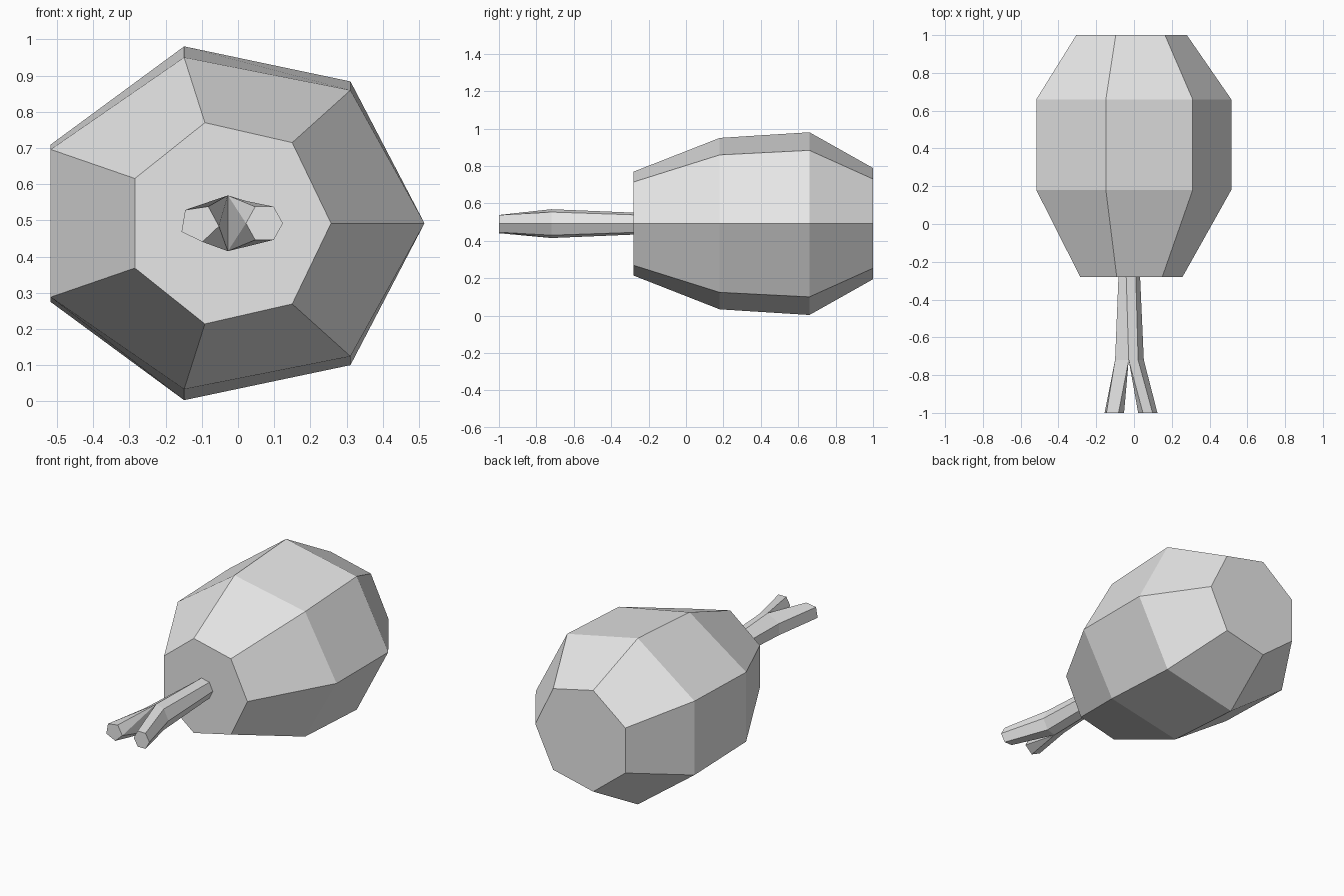
import bpy, bmesh
from math import cos, sin, radians

if "Cube" in bpy.data.objects:
    bpy.data.objects.remove(bpy.data.objects["Cube"], do_unlink=True)

CX, CZ = -0.028, 0.492  # long axis of the model
SIDES = 7

grey = bpy.data.materials.new("light grey")
grey.use_nodes = True
grey.diffuse_color = (0.8, 0.8, 0.8, 1)
grey.node_tree.nodes["Principled BSDF"].inputs["Base Color"].default_value = (0.8, 0.8, 0.8, 1)


def ring(bm, y, rx, rz, cx=CX, sides=SIDES, turn=0):
    """Polygon of vertices facing along y."""
    angles = [radians(turn + 360 * i / sides) for i in range(sides)]
    return [bm.verts.new((cx + rx * cos(a), y, CZ + rz * sin(a))) for a in angles]


def bridge(bm, a, b):
    for i in range(len(a)):
        j = (i + 1) % len(a)
        bm.faces.new((a[i], a[j], b[j], b[i]))


def finish(bm, name):
    bmesh.ops.recalc_face_normals(bm, faces=bm.faces)
    mesh = bpy.data.meshes.new(name)
    bm.to_mesh(mesh)
    bm.free()
    mesh.materials.append(grey)
    bpy.context.collection.objects.link(bpy.data.objects.new(name, mesh))


# Faceted barrel-shaped body
bm = bmesh.new()
rings = [ring(bm, y, rx, rz) for y, rx, rz in
         ((-0.28, 0.285, 0.285), (0.18, 0.543, 0.47), (0.66, 0.543, 0.501), (1.0, 0.308, 0.305))]
for a, b in zip(rings, rings[1:]):
    bridge(bm, a, b)
bm.faces.new(rings[0])
bm.faces.new(rings[-1])
finish(bm, "body")

# Stem that widens toward the fork
bm = bmesh.new()
base = ring(bm, -0.275, 0.06, 0.06)
fork = ring(bm, -0.72, 0.08, 0.079)
top, bottom = fork[2], fork[5]
top.co.x = bottom.co.x = CX
bridge(bm, base, fork)
bm.faces.new(base)


def branch(outer, tip):
    """Join the fork's outer edge to a tip whose last vertex faces inward."""
    inner = tip[-1]
    for i in range(len(outer) - 1):
        bm.faces.new((outer[i], outer[i + 1], tip[i + 1], tip[i]))
    bm.faces.new((outer[-1], inner, tip[-2]))
    bm.faces.new((outer[-1], outer[0], inner))
    bm.faces.new((outer[0], tip[0], inner))
    bm.faces.new(tip)


# Two prongs of the fork
right_tip = ring(bm, -1.0, 0.051, 0.053, cx=0.073, sides=6, turn=240)
branch([fork[i] for i in (5, 6, 0, 1, 2)], right_tip)
left_tip = ring(bm, -1.0, 0.055, 0.052, cx=-0.107, sides=5, turn=63)
branch([fork[i] for i in (2, 3, 4, 5)], left_tip)
finish(bm, "forked_stem")
